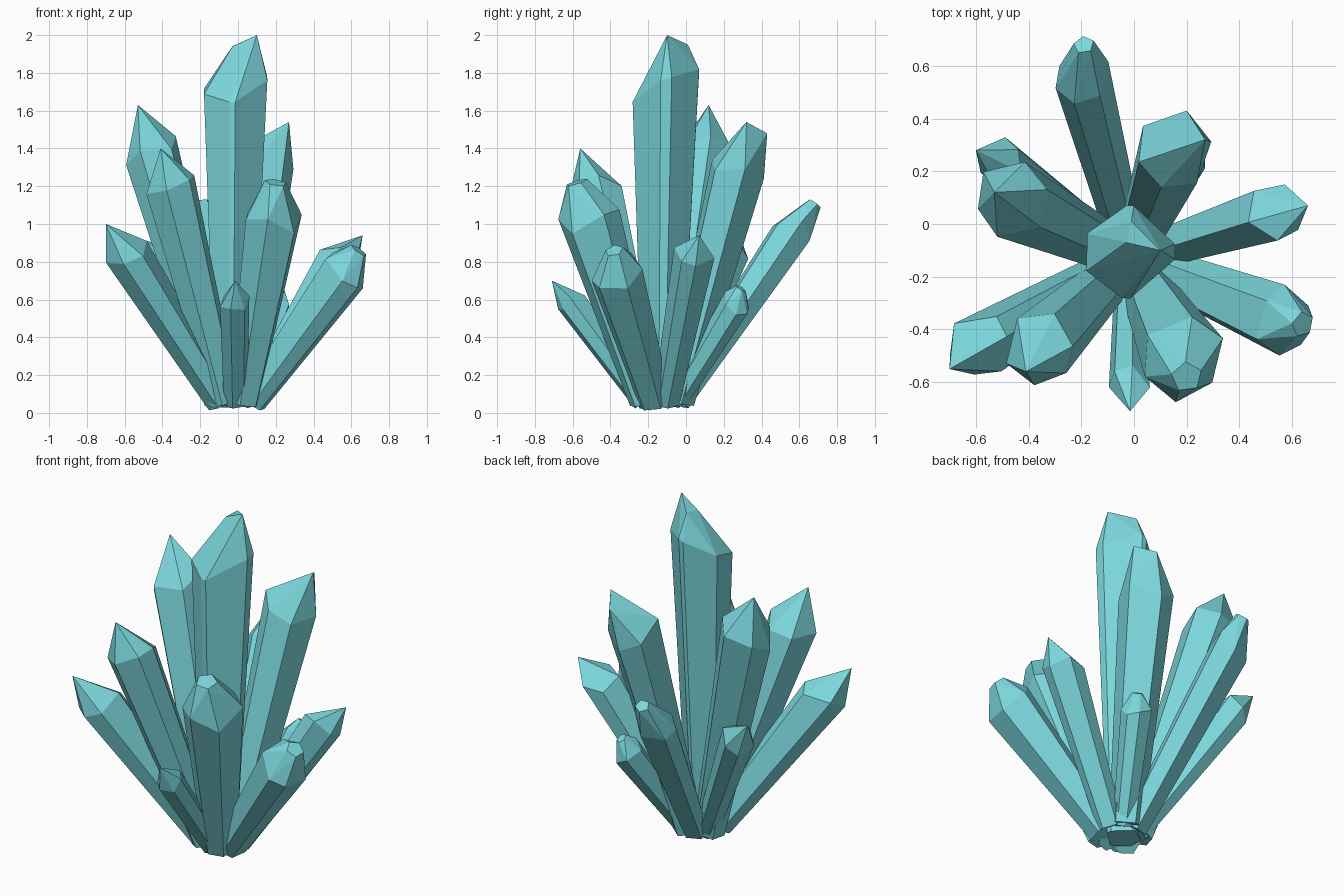
import bpy, bmesh, math, random
from mathutils import Vector

if "Cube" in bpy.data.objects:
    bpy.data.objects.remove(bpy.data.objects["Cube"])

random.seed(4)
mat = bpy.data.materials.new("teal_crystal")
mat.diffuse_color = (0.20, 0.68, 0.72, 1)
mat.use_nodes = True
mat.node_tree.nodes["Principled BSDF"].inputs["Base Color"].default_value = mat.diffuse_color


def ring(centre, axis, radius, angles):
    """Points on a circle perpendicular to the axis."""
    u = Vector((1, 0, 0))
    u = (u - axis * u.dot(axis)).normalized()
    v = axis.cross(u)
    return [centre + (u * math.cos(a) + v * math.sin(a)) * radius for a in angles]


def crystal(name, base, shoulder, tips, r_base, r_top, angles, blunt=0.0, slides=None):
    """Tapered prism from base to shoulder, closed by a point, ridge or blunt facet."""
    base, shoulder = Vector(base), Vector(shoulder)
    axis = (shoulder - base).normalized()
    low = ring(base, axis, r_base, angles)
    high = ring(shoulder, axis, r_top, angles)
    # slide shoulder corners along their edges so the cut is uneven but sides stay flat
    slides = slides or [random.uniform(-0.045, 0.045) for a in angles]
    high = [a + (b - a) * (1 + k) for a, b, k in zip(low, high, slides)]
    top = [Vector(t) for t in tips]
    if blunt:
        top = ring(top[0], axis, blunt, [0.4 + i * math.tau / 5 for i in range(5)])
    bm = bmesh.new()
    for p in low + high + top:
        p.z = max(p.z, 0.0)
        bm.verts.new(p)
    bmesh.ops.convex_hull(bm, input=bm.verts[:])
    loose = [v for v in bm.verts if not v.link_faces]
    bmesh.ops.delete(bm, geom=loose, context='VERTS')
    bmesh.ops.dissolve_limit(bm, angle_limit=math.radians(1.5),
                             verts=bm.verts[:], edges=bm.edges[:])
    bmesh.ops.recalc_face_normals(bm, faces=bm.faces[:])
    mesh = bpy.data.meshes.new(name)
    bm.to_mesh(mesh)
    bm.free()
    mesh.materials.append(mat)
    bpy.context.collection.objects.link(bpy.data.objects.new(name, mesh))


def uneven(n, start):
    """Unequal corner angles for a natural cross-section."""
    return [start + (i + random.uniform(-0.2, 0.2)) * math.tau / n for i in range(n)]


# Tall centre crystal: four broad and four narrow sides, ridge at the top
corners = [math.radians(a) for a in (-8, 11, 84, 93, 155, 203, 261, 272)]
crystal("centre_crystal", (-0.03, -0.13, 0.04), (-0.02, -0.11, 1.72),
        [(0.10, -0.10, 2.0), (-0.01, 0.01, 1.95), (-0.03, -0.07, 1.94)], 0.10, 0.175, corners,
        slides=[0.025, 0.035, 0.06, 0.05, 0.0, -0.02, -0.045, -0.045])

# Surrounding crystals: name, shoulder centre, tips, shoulder radius, sides, blunt radius, taper
around = [
    ("left_tall_crystal", (-0.46, 0.09, 1.38), [(-0.53, 0.12, 1.63)], 0.15, 6, 0, 0.6),
    ("left_front_tall_crystal", (-0.36, -0.47, 1.19), [(-0.41, -0.56, 1.40)], 0.14, 6, 0, 0.6),
    ("left_front_low_crystal", (-0.58, -0.46, 0.84), [(-0.70, -0.55, 1.0)], 0.125, 6, 0, 0.65),
    ("front_thick_crystal", (0.19, -0.51, 1.04), [(0.20, -0.58, 1.22)], 0.165, 6, 0.06, 0.55),
    ("front_small_crystal", (-0.02, -0.61, 0.59), [(-0.015, -0.71, 0.70)], 0.08, 6, 0, 0.8),
    ("right_front_crystal", (0.57, -0.37, 0.75), [(0.64, -0.38, 0.86)], 0.14, 6, 0.05, 0.6),
    ("right_crystal", (0.53, 0.04, 0.82), [(0.66, 0.07, 0.94)], 0.11, 6, 0, 0.65),
    ("back_right_tall_crystal", (0.15, 0.28, 1.32),
     [(0.27, 0.32, 1.54), (0.20, 0.43, 1.48)], 0.15, 6, 0, 0.6),
    ("back_crystal", (-0.20, 0.57, 0.97), [(-0.19, 0.68, 1.11)], 0.11, 6, 0.04, 0.65),
    ("back_right_small_crystal", (0.20, 0.26, 0.57), [(0.22, 0.29, 0.66)], 0.085, 6, 0.03, 0.7),
    ("left_back_low_crystal", (-0.51, 0.24, 0.84), [(-0.60, 0.28, 0.95)], 0.095, 6, 0, 0.65),
]
for name, shoulder, tips, radius, sides, blunt, taper in around:
    out = Vector((shoulder[0], shoulder[1] + 0.13, 0)).normalized()
    base = Vector((-0.01, -0.13, 0.06)) + out * 0.09
    crystal(name, base, shoulder, tips, radius * taper, radius, uneven(sides, 0.3), blunt)
